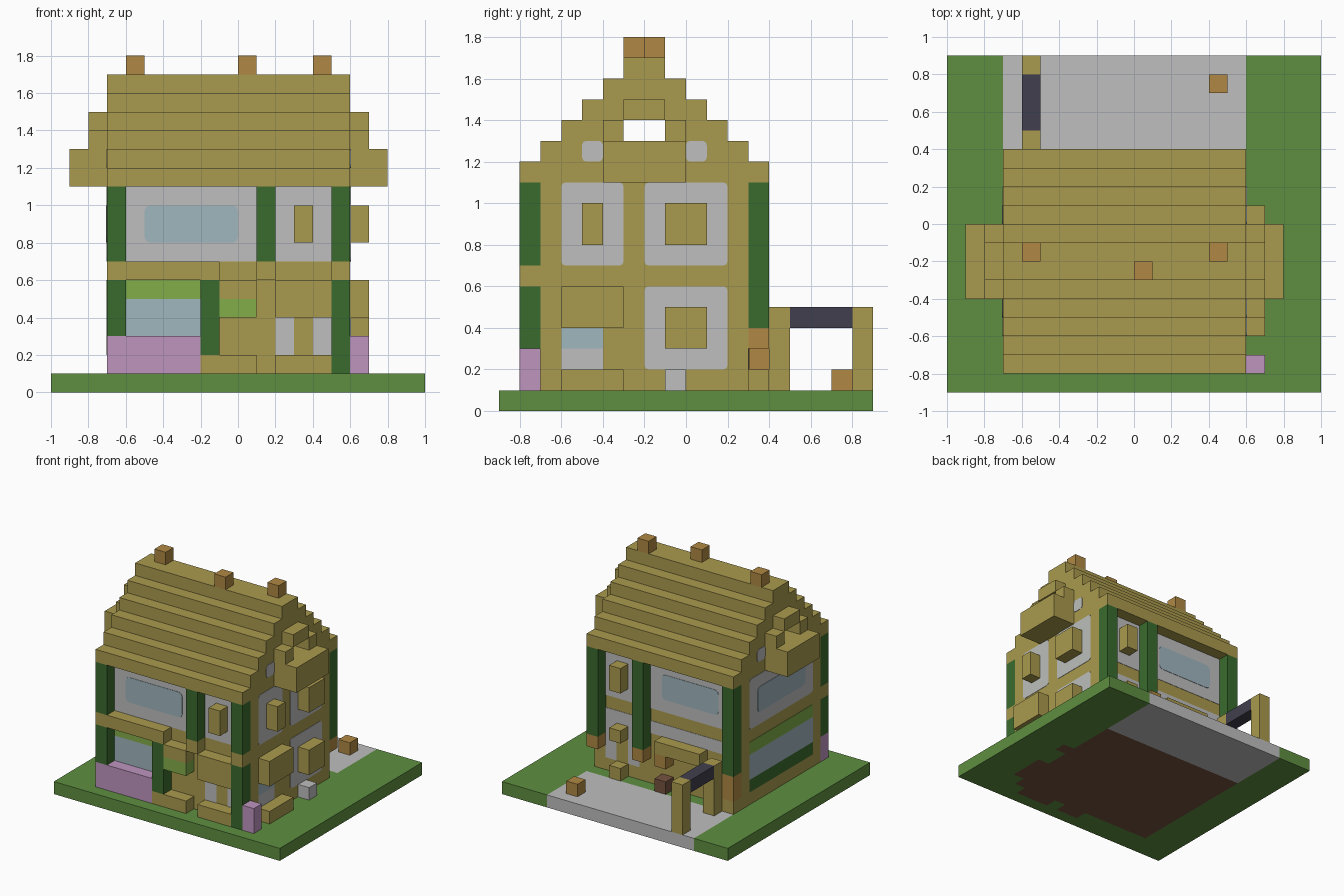
import bpy
import bmesh

default = bpy.data.objects.get("Cube")
if default:
    bpy.data.objects.remove(default, do_unlink=True)

UNIT = 0.1  # every block sits on this grid


def linear(channel):
    c = channel / 255
    return c / 12.92 if c <= 0.04045 else ((c + 0.055) / 1.055) ** 2.4


def material(name, red, green, blue):
    mat = bpy.data.materials.new(name)
    mat.use_nodes = True
    colour = (linear(red), linear(green), linear(blue), 1)
    mat.diffuse_color = colour
    mat.node_tree.nodes["Principled BSDF"].inputs["Base Color"].default_value = colour
    return mat


TIMBER = material("straw timber", 170, 154, 78)
PLASTER = material("pale grey", 189, 191, 189)
GRASS = material("grass green", 94, 143, 64)
POST = material("dark green", 58, 107, 46)
COPPER = material("copper orange", 176, 137, 68)
PINK = material("blossom pink", 191, 149, 191)
LEAF = material("light leaf green", 130, 173, 74)
GLASS = material("pale blue glass", 160, 183, 191)
NAVY = material("navy", 64, 63, 77)
EARTH = material("earth brown", 118, 83, 65)


def finish(name, bm, *mats):
    mesh = bpy.data.meshes.new(name)
    bm.to_mesh(mesh)
    bm.free()
    for mat in mats:
        mesh.materials.append(mat)
    obj = bpy.data.objects.new(name, mesh)
    bpy.context.collection.objects.link(obj)
    return obj


def cuboid(x, y, z):
    """A bmesh box from three (low, high) ranges in grid units."""
    bm = bmesh.new()
    bmesh.ops.create_cube(bm, size=1)
    for v in bm.verts:
        for axis, (low, high) in enumerate((x, y, z)):
            v.co[axis] = (high if v.co[axis] > 0 else low) * UNIT
    return bm


def block(name, mat, x, y, z):
    return finish(name, cuboid(x, y, z), mat)


def plate(name, mat, axis, at, span, z, lift=0.03, rounding=0.0):
    """A thin painted panel on the wall plane axis = at."""
    across = (at - lift, at + lift)
    bm = cuboid(across, span, z) if axis == 0 else cuboid(span, across, z)
    if rounding:
        edges = [e for e in bm.edges
                 if abs((e.verts[0].co - e.verts[1].co)[axis]) > 1e-5]
        bmesh.ops.bevel(bm, geom=edges, offset=rounding, segments=2,
                        profile=0.5, affect='EDGES')
    return finish(name, bm, mat)


FRONT, BACK, LEFT, RIGHT = -7, 3, 6, -7   # wall planes
FRONT_ROW, BACK_ROW = (-8, -7), (3, 4)    # rows of blocks proud of the walls
SIDE_ROW = (6, 7)

# Ground slab: lawn, paved yard and bare earth beneath the house
bm = bmesh.new()
for ix in range(-10, 10):
    for iy in range(-9, 9):
        for z in (0, 1):
            corners = [(ix, iy), (ix + 1, iy), (ix + 1, iy + 1), (ix, iy + 1)]
            face = bm.faces.new([bm.verts.new((a * UNIT, b * UNIT, z * UNIT))
                                 for a, b in (corners if z else corners[::-1])])
bmesh.ops.remove_doubles(bm, verts=bm.verts, dist=0.001)
rim = [e for e in bm.edges if e.is_boundary]
bmesh.ops.bridge_loops(bm, edges=rim)
bmesh.ops.recalc_face_normals(bm, faces=bm.faces)
for face in bm.faces:
    c = face.calc_center_median() / UNIT
    in_house = -7 < c.x < 6 and -7 < c.y < 4
    under_step = -8 < c.y < -7 and (-1 < c.x < 1 or 2 < c.x < 5)
    under_side = 6 < c.x < 7 and (-6 < c.y < -3 or -1 < c.y < 0)
    if -7 < c.x < 6 and c.y > 4:
        face.material_index = 1
    elif face.normal.z < -0.5 and (in_house or under_step or under_side):
        face.material_index = 2
finish("ground_slab", bm, GRASS, PLASTER, EARTH)

# House body and stepped roof, with an open tunnel through the attic
block("house_body", TIMBER, (-7, 6), (FRONT, BACK), (1, 11))
for step in range(6):
    low, high = -8 + step, 4 - step
    z = (11 + step, 12 + step)
    if step == 2:
        block("roof_step_front", TIMBER, (-7, 6), (low, -3), z)
        block("roof_step_back", TIMBER, (-7, 6), (-1, high), z)
    else:
        block("roof_step", TIMBER, (-7, 6), (low, high), z)
for x, y in ((-6, -2), (0, -3), (4, -2)):
    block("chimney", COPPER, (x, x + 1), (y, y + 1), (17, 18))

# Attic balcony, window surround and gable panels at both ends
for wall, out in ((LEFT, 1), (RIGHT, -1)):
    near = sorted((wall, wall + out))
    far = sorted((wall, wall + 2 * out))
    block("attic_balcony", TIMBER, far, (-4, 0), (11, 13))
    block("attic_window_top", TIMBER, near, (-3, -1), (14, 15))
    for y in (-4, -1):
        block("attic_window_side", TIMBER, near, (y, y + 1), (13, 14))
    for y in (-5, 0):
        plate("attic_panel", PLASTER, 0, wall, (y, y + 1), (12, 13), rounding=0.02)

# Upper storey, the same on the front and the back
for wall, row in ((FRONT, FRONT_ROW), (BACK, BACK_ROW)):
    for x in (-7, 1, 5):
        block("upper_post", POST, (x, x + 1), row, (7, 11))
    plate("upper_panel_wide", PLASTER, 1, wall, (-6, 1), (7, 11))
    plate("upper_panel_narrow", PLASTER, 1, wall, (2, 5), (7, 11))
    plate("upper_window", GLASS, 1, wall, (-5, 0), (8, 10), 0.06, 0.03)
    block("upper_shutter", TIMBER, (3, 4), row, (8, 10))

# Front ground floor
block("front_awning", TIMBER, (-7, -1), FRONT_ROW, (6, 7))
for x in (1, 5):
    block("post_joint", TIMBER, (x, x + 1), FRONT_ROW, (6, 7))
block("front_right_post", POST, (-7, -6), FRONT_ROW, (3, 6))
block("front_middle_post", POST, (-2, -1), FRONT_ROW, (2, 6))
block("front_middle_post_foot", TIMBER, (-2, -1), FRONT_ROW, (1, 2))
block("front_left_post", POST, (5, 6), FRONT_ROW, (1, 6))
block("front_flower_bed", PINK, (-7, -2), FRONT_ROW, (1, 3))
plate("front_window_valance", LEAF, 1, FRONT, (-6, -2), (5, 6))
plate("front_window", GLASS, 1, FRONT, (-6, -2), (3, 5))
block("small_awning", TIMBER, (-1, 1), FRONT_ROW, (5, 6))
block("small_awning_trim", LEAF, (-1, 1), FRONT_ROW, (4, 5))
block("small_step", TIMBER, (-1, 1), FRONT_ROW, (1, 2))
block("porch_canopy", TIMBER, (2, 5), FRONT_ROW, (4, 6))
block("porch_step", TIMBER, (2, 5), FRONT_ROW, (1, 2))
for x in (2, 4):
    plate("door_side_panel", PLASTER, 1, FRONT, (x, x + 1), (2, 4))

# Left side: panels, shutters and boxes
for span, z in (((-6, -3), (7, 11)), ((-2, 2), (7, 11)), ((-2, 2), (2, 6))):
    plate("side_panel", PLASTER, 0, LEFT, span, z, rounding=0.02)
plate("side_window", GLASS, 0, LEFT, (-6, -4), (3, 4))
plate("side_window_sill", PLASTER, 0, LEFT, (-6, -4), (2, 3))
block("side_shutter_narrow", TIMBER, SIDE_ROW, (-5, -4), (8, 10))
block("side_shutter_upper", TIMBER, SIDE_ROW, (-1, 1), (8, 10))
block("side_shutter_lower", TIMBER, SIDE_ROW, (-1, 1), (3, 5))
block("side_canopy", TIMBER, SIDE_ROW, (-6, -3), (4, 6))
block("side_step", TIMBER, SIDE_ROW, (-6, -3), (1, 2))
block("side_stone", PLASTER, SIDE_ROW, (-1, 0), (1, 2))
block("side_flower_pot", PINK, SIDE_ROW, FRONT_ROW, (1, 3))

# Right side: two wide windows
plate("right_upper_panel", PLASTER, 0, RIGHT, (-6, 2), (7, 11), rounding=0.02)
plate("right_upper_window", GLASS, 0, RIGHT, (-5, 1), (8, 10), 0.06, 0.03)
plate("right_valance", LEAF, 0, RIGHT, (-6, 2), (5, 6))
plate("right_lower_window", GLASS, 0, RIGHT, (-6, 2), (3, 5))
plate("right_hedge", POST, 0, RIGHT, (-6, 2), (2, 3))

# Back ground floor
for x in (-7, 1, 5):
    block("back_post", POST, (x, x + 1), BACK_ROW, (4, 7))
    block("back_post_foot", COPPER, (x, x + 1), BACK_ROW, (3, 4))
block("back_corner_lamp", COPPER, (-7, -6), BACK_ROW, (2, 3))
block("back_corner_base", TIMBER, (-7, -6), BACK_ROW, (1, 2))
plate("back_panel_wide", PLASTER, 1, BACK, (-6, 1), (5, 6))
plate("back_panel_door", PLASTER, 1, BACK, (2, 5), (2, 6))
plate("back_door", TIMBER, 1, BACK, (3, 4), (2, 4), 0.06)
block("back_door_canopy", TIMBER, (3, 4), BACK_ROW, (4, 5))
block("back_door_step", TIMBER, (3, 4), BACK_ROW, (1, 2))
block("back_awning", TIMBER, (-4, 0), BACK_ROW, (4, 5))
block("back_awning_lamp", COPPER, (-1, 0), BACK_ROW, (3, 4))
block("back_crate", EARTH, (-1, 0), BACK_ROW, (1, 2))

# Yard: gate frame with a dark beam, and a small crate
for y in (4, 8):
    block("gate_post", TIMBER, (-6, -5), (y, y + 1), (1, 5))
block("gate_beam", NAVY, (-6, -5), (5, 8), (4, 5))
block("yard_crate", COPPER, (4, 5), (7, 8), (1, 2))
